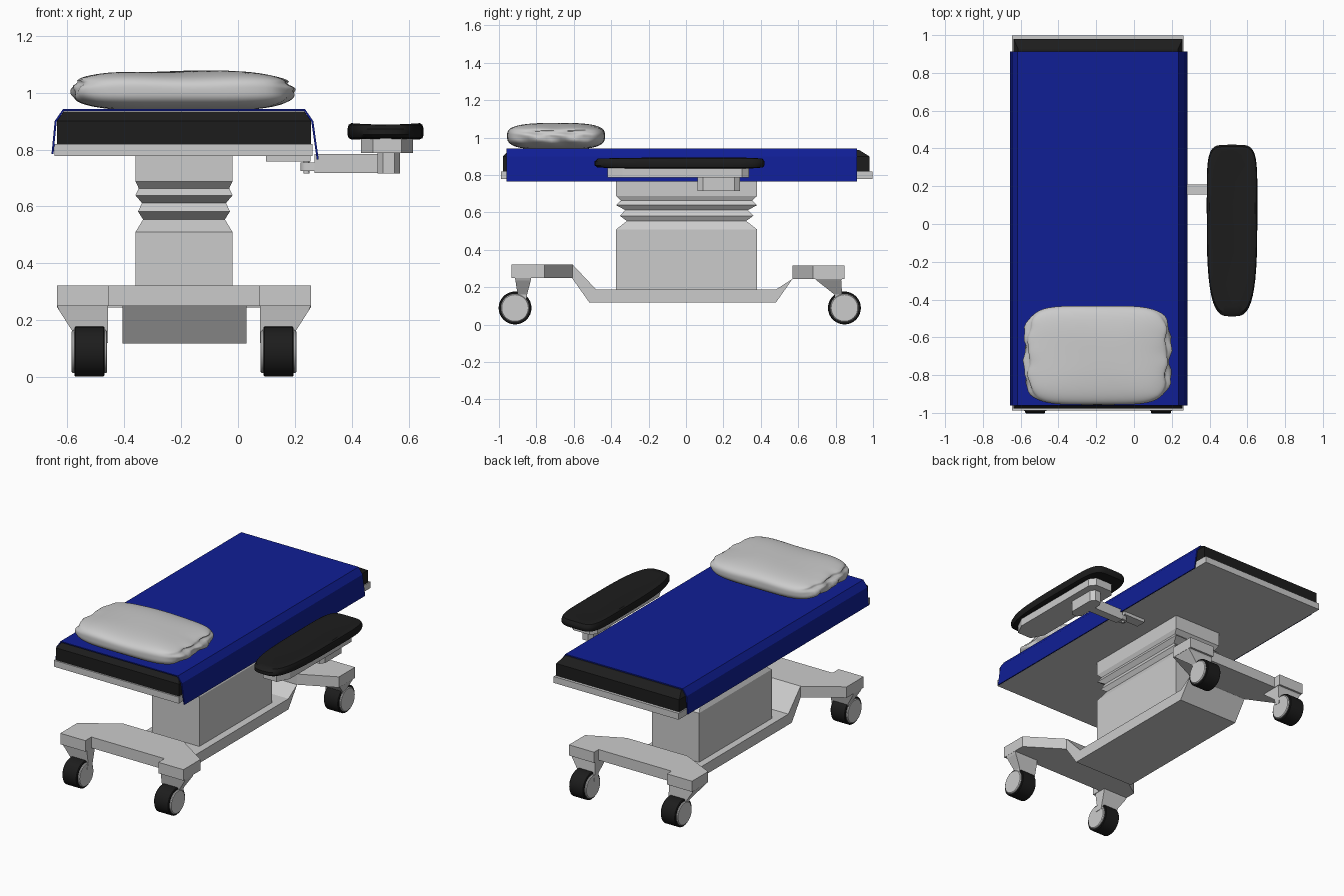
import bpy, bmesh, math

if "Cube" in bpy.data.objects:
    bpy.data.objects.remove(bpy.data.objects["Cube"])

CX = -0.19  # centre line of table and base


def material(name, rgb):
    m = bpy.data.materials.new(name)
    m.diffuse_color = (*rgb, 1)
    m.use_nodes = True
    m.node_tree.nodes["Principled BSDF"].inputs["Base Color"].default_value = m.diffuse_color
    return m


BLACK = material("black_vinyl", (0.012, 0.012, 0.012))
BLUE = material("blue_sheet", (0.005, 0.013, 0.30))


def finish(name, bm, mat=None, smooth=None):
    bmesh.ops.recalc_face_normals(bm, faces=bm.faces[:])
    me = bpy.data.meshes.new(name)
    bm.to_mesh(me)
    bm.free()
    ob = bpy.data.objects.new(name, me)
    bpy.context.collection.objects.link(ob)
    if mat:
        me.materials.append(mat)
    if smooth:
        bpy.ops.object.select_all(action='DESELECT')
        ob.select_set(True)
        bpy.context.view_layer.objects.active = ob
        bpy.ops.object.shade_smooth_by_angle(angle=math.radians(smooth))
    return ob


def loft(name, rings, mat=None, smooth=None):
    """Skin a stack of equal-length point rings and cap both ends."""
    bm = bmesh.new()
    vs = [[bm.verts.new(p) for p in r] for r in rings]
    n = len(vs[0])
    for a, b in zip(vs, vs[1:]):
        for i in range(n):
            j = (i + 1) % n
            bm.faces.new((a[i], a[j], b[j], b[i]))
    bm.faces.new(vs[0])
    bm.faces.new(vs[-1])
    return finish(name, bm, mat, smooth)


def rect(x0, x1, y0, y1, z):
    return [(x0, y0, z), (x1, y0, z), (x1, y1, z), (x0, y1, z)]


def box(name, x0, x1, y0, y1, z0, z1, mat=None):
    return loft(name, [rect(x0, x1, y0, y1, z) for z in (z0, z1)], mat)


def prism(name, pts, axis, a, b, mat=None, smooth=None):
    put = {'x': lambda p, t: (t, p[0], p[1]),
           'y': lambda p, t: (p[0], t, p[1]),
           'z': lambda p, t: (p[0], p[1], t)}[axis]
    return loft(name, [[put(p, t) for p in pts] for t in (a, b)], mat, smooth)


# Tabletop, mattress and draped sheet
box("table_board", -0.645, 0.262, -0.988, 0.998, 0.778, 0.82)
loft("mattress", [rect(-0.637, 0.257, -0.978, 0.98, 0.82),
                  rect(-0.637, 0.257, -0.978, 0.98, 0.90),
                  rect(-0.613, 0.233, -0.945, 0.925, 0.934)], BLACK)
outer = [(-0.656, 0.785), (-0.645, 0.90), (-0.616, 0.942),
         (0.236, 0.942), (0.265, 0.90), (0.284, 0.765)]
inner = [(-0.649, 0.785), (-0.638, 0.898), (-0.613, 0.935),
         (0.233, 0.935), (0.258, 0.898), (0.277, 0.765)]
prism("sheet", outer + inner[::-1], 'y', -0.96, 0.914, BLUE)

# Lifting column with bellows
column = [(0.18, 0), (0.509, 0), (0.554, 1), (0.582, 0.35), (0.612, 0.85),
          (0.639, 0), (0.663, 0.45), (0.688, 0), (0.78, 0)]
loft("lift_column", [rect(CX - 0.171 + 0.027 * k, CX + 0.171 - 0.027 * k,
                          -0.374 + 0.058 * k, 0.38 - 0.058 * k, z)
                     for z, k in column])

# Base spine and end beams
prism("base_spine", [(-0.65, 0.322), (-0.607, 0.322), (-0.48, 0.187), (0.48, 0.187),
                     (0.68, 0.315), (0.70, 0.245), (0.57, 0.245), (0.48, 0.117),
                     (-0.516, 0.117), (-0.61, 0.25), (-0.65, 0.25)], 'x', -0.407, 0.03)


def end_beam(name, tip, notch, shoulder, neck, z0, z1):
    half = [(0.265, notch), (0.265, tip), (0.447, tip), (0.447, shoulder), (0.22, neck)]
    pts = [(CX + x, y) for x, y in half] + [(CX - x, y) for x, y in half[::-1]]
    prism(name, pts, 'z', z0, z1)


end_beam("front_beam", -0.933, -0.87, -0.757, -0.607, 0.25, 0.322)
end_beam("rear_beam", 0.847, 0.80, 0.68, 0.57, 0.245, 0.315)


# Casters: tapered leg, tyre and hub discs
def wheel_part(name, x0, x1, y, r, bevel, mat=None):
    prof = [(x0, r - bevel), (x0 + bevel, r), (x1 - bevel, r), (x1, r - bevel)]
    rings = [[(x, y + rr * math.cos(i * math.tau / 32), 0.089 + rr * math.sin(i * math.tau / 32))
              for i in range(32)] for x, rr in prof]
    loft(name, rings, mat, 30)


for side, s in (("left", -1), ("right", 1)):
    for end, wy, leg in (("front", -0.914, [(0.252, -0.915, -0.83), (0.235, -0.912, -0.83),
                                            (0.16, -0.90, -0.85), (0.12, -0.91, -0.86)]),
                         ("rear", 0.847, [(0.247, 0.69, 0.835), (0.235, 0.70, 0.83),
                                          (0.16, 0.795, 0.835), (0.12, 0.80, 0.84)])):
        tag = f"{end}_{side}"
        widths = (0.447, 0.44, 0.392, 0.39)
        loft(tag + "_caster_leg", [rect(CX + s * 0.268, CX + s * w, y0, y1, z)
                                   for w, (z, y0, y1) in zip(widths, leg)])
        a, b = sorted((CX + s * 0.28, CX + s * 0.386))
        wheel_part(tag + "_tyre", a, b, wy, 0.088, 0.004, BLACK)
        a, b = sorted((CX + s * 0.27, CX + s * 0.395))
        wheel_part(tag + "_hub", a, b, wy, 0.076, 0.005)


# Armrest pad: rounded outline with a shallow trough on top
def pad_ring(s, z, trough):
    ring = []
    for i in range(48):
        t = i * math.tau / 48
        c, sn = math.cos(t), math.sin(t)
        n, length = (5, 0.325) if sn > 0 else (3.4, 0.585)
        x = s * 0.134 * math.copysign(abs(c) ** (2 / n), c)
        y = s * length * math.copysign(abs(sn) ** (2 / n), sn)
        ring.append((0.519 + x, 0.095 + y, z + trough * (1 - (x / 0.134) ** 2)))
    return ring


loft("armrest_pad", [pad_ring(*r) for r in (
    (0.02, 0.834, 0.004), (0.5, 0.834, 0.004), (0.88, 0.834, 0.004), (0.97, 0.84, 0),
    (1, 0.852, 0), (1, 0.872, 0), (0.97, 0.887, 0), (0.9, 0.894, -0.006),
    (0.7, 0.895, -0.012), (0.4, 0.895, -0.012), (0.02, 0.895, -0.012))], BLACK, 40)

# Armrest support plate, pivot block, swing arm and clamp
prism("armrest_plate", [(0.475, -0.42), (0.575, -0.42), (0.615, -0.34), (0.615, 0.30),
                        (0.585, 0.338), (0.465, 0.338), (0.433, 0.30), (0.433, -0.34)],
      'z', 0.787, 0.842)
prism("pivot_block", [(0.51, 0.062), (0.55, 0.062), (0.57, 0.09), (0.57, 0.26),
                      (0.55, 0.288), (0.51, 0.288), (0.49, 0.26), (0.49, 0.09)],
      'z', 0.715, 0.79)
box("swing_arm", 0.27, 0.50, 0.155, 0.21, 0.717, 0.785)
tip = [(0.28, 0.155), (0.28, 0.21)] + [
    (0.242 + 0.022 * math.cos(a), 0.183 + 0.022 * math.sin(a))
    for a in (math.pi * (0.5 + k / 8) for k in range(9))]
prism("arm_tip", tip, 'z', 0.725, 0.755, None, 30)
prism("pivot_pin", [(0.241 + 0.01 * math.cos(k * math.tau / 12),
                     0.183 + 0.01 * math.sin(k * math.tau / 12)) for k in range(12)],
      'z', 0.715, 0.765)
box("table_clamp", 0.098, 0.255, 0.15, 0.216, 0.757, 0.78)

# Pillow: rounded cube squashed to a soft slab with creased short ends
bm = bmesh.new()
bmesh.ops.create_cube(bm, size=2)
bmesh.ops.subdivide_edges(bm, edges=bm.edges[:], cuts=19, use_grid_fill=True)
for v in bm.verts:
    x, y, z = v.co
    plan = (abs(x) ** 5 + abs(y) ** 5) ** 0.2
    k = (plan ** 3 + abs(z) ** 3) ** (1 / 3)
    x, y, z = x / k, y / k, z / k
    end = abs(x) ** 6
    crease = math.exp(-((z - 0.35) / 0.13) ** 2)
    pucker = math.sin(9 * y + 5 * z) * 0.008 + math.sin(17 * y - 3 * z) * 0.004
    px = 0.385 * x * (1 - 0.05 * crease * end) + pucker * end
    py = 0.262 * y * (1 - 0.04 * abs(x) ** 4)
    pz = 0.067 * z + 0.003 * math.sin(5 * x + 2 * y) * (z > 0)
    if z < 0:
        pz = max(pz * 1.12, -0.067)
    v.co = (CX - 0.003 + px, -0.695 + py, 1.009 + pz)
finish("pillow", bm, None, 60)
